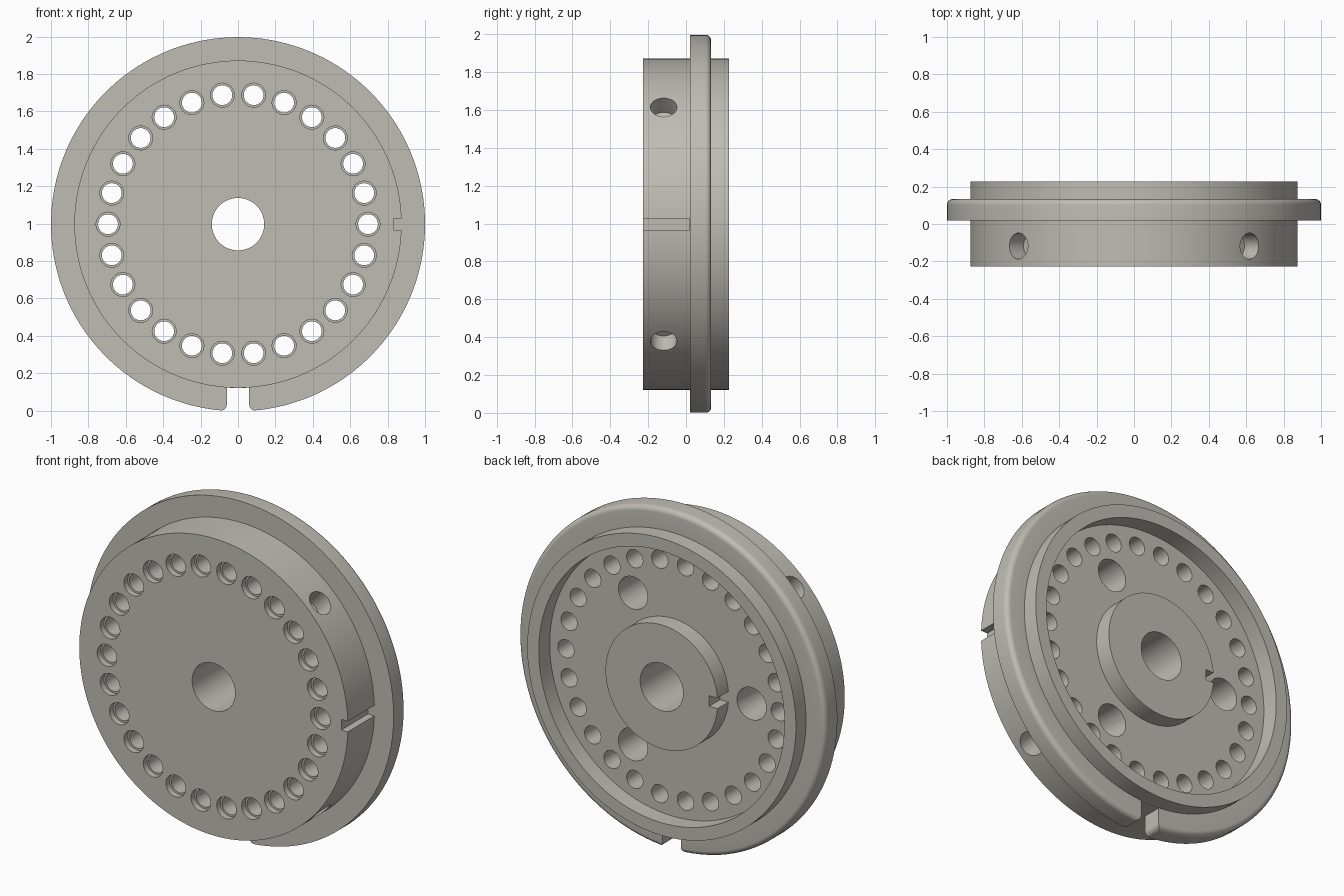
import bpy, bmesh, math
from mathutils import Matrix, Vector

if "Cube" in bpy.data.objects:
    bpy.data.objects.remove(bpy.data.objects["Cube"])

ZC = 0.997            # height of the wheel axis
HALF = 0.227          # half thickness
FLOOR = 0.125         # depth position of the rear recess floor
F0, F1 = 0.02, 0.133  # flange front and back

mat = bpy.data.materials.new("warm grey metal")
mat.diffuse_color = (0.52, 0.505, 0.455, 1)
mat.use_nodes = True
mat.node_tree.nodes["Principled BSDF"].inputs["Base Color"].default_value = mat.diffuse_color


def lathe(bm, profile, seg, matrix, closed=False):
    """Spin (radius, height) points about local z; cap the ends unless closed."""
    rings = [[bm.verts.new(matrix @ Vector((r * math.cos(2 * math.pi * i / seg),
                                            r * math.sin(2 * math.pi * i / seg), h)))
              for i in range(seg)] for r, h in profile]
    pairs = list(zip(rings, rings[1:]))
    if closed:
        pairs.append((rings[-1], rings[0]))
    else:
        bm.faces.new(rings[0])
        bm.faces.new(rings[-1])
    for a, b in pairs:
        for i in range(seg):
            j = (i + 1) % seg
            bm.faces.new((a[i], a[j], b[j], b[i]))


def prism(bm, outline, y0, y1):
    """Extrude an (x, z) outline, measured from the axis, along y."""
    a = [bm.verts.new((x, y0, z + ZC)) for x, z in outline]
    b = [bm.verts.new((x, y1, z + ZC)) for x, z in outline]
    bm.faces.new(a)
    bm.faces.new(b)
    for i in range(len(a)):
        j = (i + 1) % len(a)
        bm.faces.new((a[i], a[j], b[j], b[i]))


def box(bm, x0, x1, z0, z1, y0, y1):
    prism(bm, [(x0, z0), (x1, z0), (x1, z1), (x0, z1)], y0, y1)


def finish(bm, name):
    bmesh.ops.recalc_face_normals(bm, faces=bm.faces)
    me = bpy.data.meshes.new(name)
    bm.to_mesh(me)
    bm.free()
    me.materials.append(mat)
    ob = bpy.data.objects.new(name, me)
    bpy.context.collection.objects.link(ob)
    return ob


def axial(x=0.0, z=0.0):
    """Frame whose local z points along +y."""
    return Matrix.Translation((x, 0, ZC + z)) @ Matrix.Rotation(-math.pi / 2, 4, 'X')


# Wheel body: drum, rounded flange, rear rim, recess, hub and bore
R = 0.03
rounded = [(1 - R + R * math.cos(t * math.pi / 12), F1 - R + R * math.sin(t * math.pi / 12))
           for t in range(7)]
profile = ([(0.14, -HALF), (0.875, -HALF), (0.875, F0), (1.0, F0)] + rounded +
           [(0.875, F1), (0.875, HALF), (0.80, HALF), (0.80, FLOOR),
            (0.365, FLOOR), (0.365, HALF), (0.14, HALF)])
bm = bmesh.new()
lathe(bm, profile, 144, axial(), closed=True)
wheel = finish(bm, "flanged_wheel")

cut = bmesh.new()

# Ring of 26 counterbored through holes
for i in range(26):
    a = 2 * math.pi * i / 26
    lathe(cut, [(0.064, -0.3), (0.064, -HALF + 0.035), (0.053, -HALF + 0.035), (0.053, 0.3)],
          28, axial(0.695 * math.cos(a), 0.695 * math.sin(a)))

# Three blind holes in the recess floor
for deg in (60, 180, 300):
    a = math.radians(deg)
    lathe(cut, [(0.095, -0.10), (0.095, 0.3)], 36,
          axial(0.515 * math.cos(a), 0.515 * math.sin(a)))

# Four blind radial holes in the drum
for deg in (45, 135, 225, 315):
    frame = (Matrix.Translation((0, -0.118, ZC)) @
             Matrix.Rotation(math.pi / 2 - math.radians(deg), 4, 'Y'))
    lathe(cut, [(0.07, 0.765), (0.07, 0.95)], 32, frame)

# Index slot in the drum side and key notch in the hub
box(cut, 0.832, 0.95, -0.031, 0.031, -0.3, F0 - 0.0005)
box(cut, -0.45, -0.31, -0.031, 0.031, FLOOR + 0.0005, 0.3)

# Gap through the flange bottom with rounded outer corners
W = 0.06
corner = [(W + R - R * math.cos(t * math.pi / 12), -0.966 - R * math.sin(t * math.pi / 12))
          for t in range(7)]
side = [(W, -math.sqrt(0.876 ** 2 - W * W))] + corner + [(W + R, -1.05)]
gap = [(0, -0.876)] + side + [(-x, z) for x, z in reversed(side)]
prism(cut, gap, F0 - 0.05, F1 + 0.03)

cutter = finish(cut, "hole_cutter")
cutter.hide_render = True

# Cut everything and shade
mod = wheel.modifiers.new("holes", 'BOOLEAN')
mod.operation = 'DIFFERENCE'
mod.solver = 'EXACT'
mod.object = cutter
bpy.context.view_layer.objects.active = wheel
wheel.select_set(True)
cutter.select_set(False)
bpy.ops.object.modifier_apply(modifier=mod.name)
bpy.data.objects.remove(cutter)
bpy.ops.object.shade_smooth_by_angle(angle=math.radians(30))
